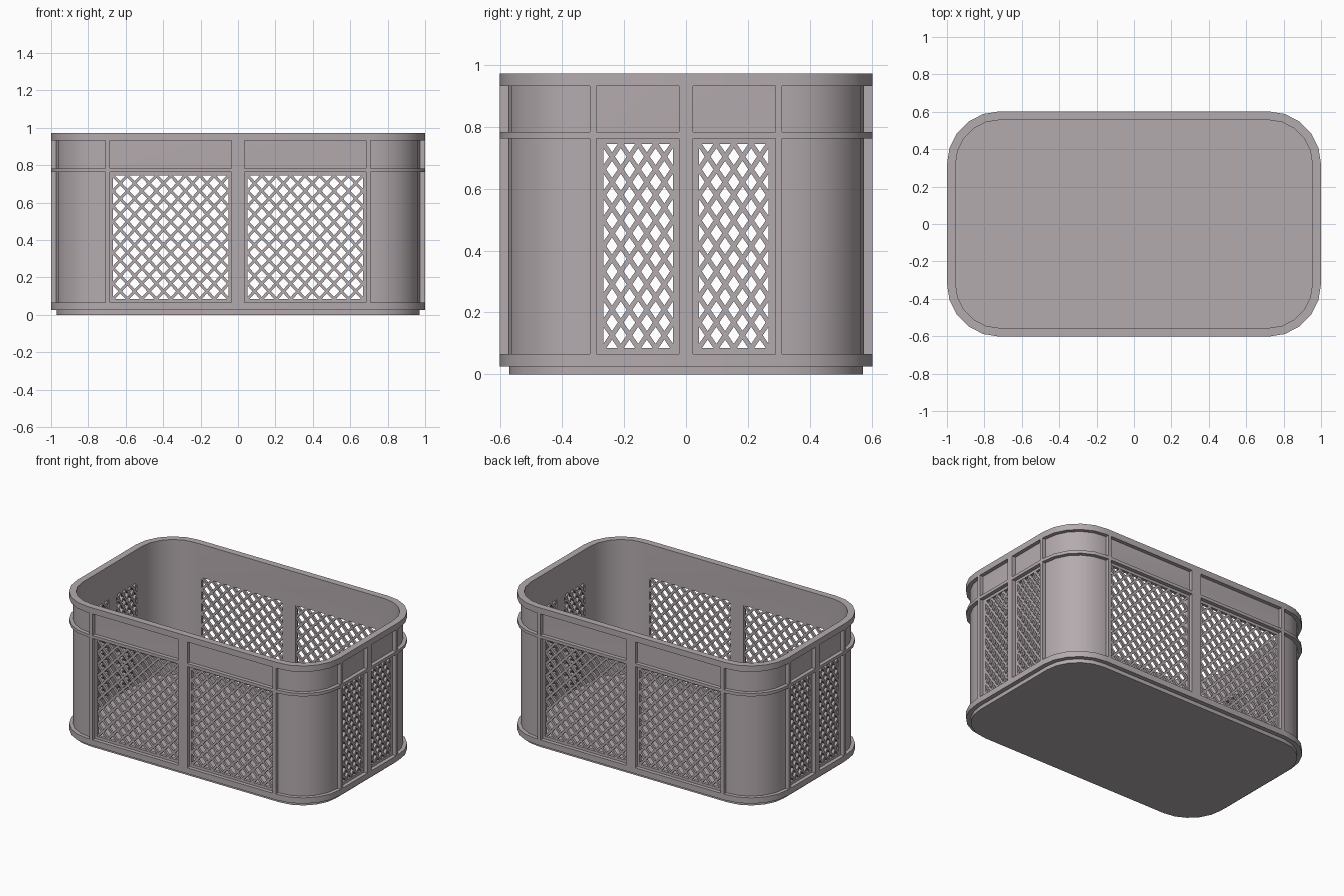
import bpy, bmesh, math
from mathutils import Matrix, Vector

if "Cube" in bpy.data.objects:
    bpy.data.objects.remove(bpy.data.objects["Cube"])

CX, CY = 0.72, 0.32          # shared corner arc centre
SEG = 5                      # sides per rounded corner

plastic = bpy.data.materials.new("grey_plastic")
plastic.diffuse_color = (0.455, 0.405, 0.425, 1)
plastic.use_nodes = True
plastic.node_tree.nodes["Principled BSDF"].inputs["Base Color"].default_value = plastic.diffuse_color


def outline(hx, hy):
    # Rounded rectangle with the given half sizes, concentric corners
    rx, ry = hx - CX, hy - CY
    pts = []
    for q, (sx, sy) in enumerate([(1, 1), (-1, 1), (-1, -1), (1, -1)]):
        for i in range(SEG + 1):
            a = math.pi / 2 * (q + i / SEG)
            pts.append((sx * CX + rx * math.cos(a), sy * CY + ry * math.sin(a)))
    return pts


def shade(ob):
    bpy.ops.object.select_all(action='DESELECT')
    ob.select_set(True)
    bpy.context.view_layer.objects.active = ob
    bpy.ops.object.shade_smooth_by_angle(angle=math.radians(30))


def finish(name, bm, smooth=True):
    bmesh.ops.recalc_face_normals(bm, faces=bm.faces)
    me = bpy.data.meshes.new(name)
    bm.to_mesh(me)
    bm.free()
    me.materials.append(plastic)
    ob = bpy.data.objects.new(name, me)
    bpy.context.collection.objects.link(ob)
    if smooth:
        shade(ob)
    return ob


def ring(name, outer, inset, z0, z1, smooth=True):
    # Rounded rectangular band with thickness "inset"
    bm = bmesh.new()
    po = outline(*outer)
    pi = outline(outer[0] - inset, outer[1] - inset)
    loops = [[bm.verts.new((x, y, z)) for x, y in p]
             for p, z in ((po, z0), (po, z1), (pi, z1), (pi, z0))]
    n = len(po)
    for k in range(4):
        a, b = loops[k], loops[(k + 1) % 4]
        for i in range(n):
            j = (i + 1) % n
            bm.faces.new((a[i], a[j], b[j], b[i]))
    return finish(name, bm, smooth)


def add_box(bm, lo, hi):
    c = [(a + b) / 2 for a, b in zip(lo, hi)]
    s = [b - a for a, b in zip(lo, hi)]
    bmesh.ops.create_cube(bm, size=1, matrix=Matrix.Translation(c) @ Matrix.Diagonal((*s, 1)))


# Solid floor tray
bm = bmesh.new()
face = bm.faces.new([bm.verts.new((x, y, 0)) for x, y in outline(0.97, 0.572)])
ext = bmesh.ops.extrude_face_region(bm, geom=[face])
bmesh.ops.translate(bm, vec=(0, 0, 0.045),
                    verts=[v for v in ext['geom'] if isinstance(v, bmesh.types.BMVert)])
if len(bm.faces) == len(outline(1, 0.6)) + 1:      # close the underside if it was consumed
    bm.faces.new([v for v in bm.verts if v.co.z < 0.001])
finish("floor", bm)

# Rims and ridge
ring("top_rim", (1.0, 0.602), 0.046, 0.932, 0.973)
ring("middle_ridge", (1.0, 0.602), 0.035, 0.763, 0.784)
ring("bottom_rim", (1.0, 0.602), 0.035, 0.026, 0.066)

# Wall shell with four window cuts passing through opposite sides
Z0, Z1 = 0.085, 0.745
FRONT, SIDE = (0.05, 0.668), (0.042, 0.267)
wall = ring("wall", (0.974, 0.576), 0.02, 0.03, 0.935, False)
cutters = []
for s in (-1, 1):
    for (a, b), front in ((FRONT, True), (SIDE, False)):
        u0, u1 = sorted((s * a, s * b))
        bm = bmesh.new()
        if front:
            add_box(bm, (u0, -2, Z0), (u1, 2, Z1))
        else:
            add_box(bm, (-2, u0, Z0), (2, u1, Z1))
        c = finish("window_cutter", bm, False)
        c.hide_render = True
        cutters.append(c)
        m = wall.modifiers.new("window", 'BOOLEAN')
        m.operation, m.solver, m.object = 'DIFFERENCE', 'EXACT', c
bpy.context.view_layer.objects.active = wall
wall.select_set(True)
for m in list(wall.modifiers):
    bpy.ops.object.modifier_apply(modifier=m.name)
for c in cutters:
    bpy.data.objects.remove(c)
shade(wall)

# Vertical ribs between the rims
bm = bmesh.new()
for z0, z1 in ((0.066, 0.763), (0.784, 0.932)):
    for s in (-1, 1):
        for x, w in ((-0.697, 0.012), (0, 0.036), (0.697, 0.012)):
            y0, y1 = sorted((s * 0.565, s * 0.602))
            add_box(bm, (x - w, y0, z0), (x + w, y1, z1))
        for y, w in ((-0.3, 0.011), (0, 0.022), (0.3, 0.011)):
            x0, x1 = sorted((s * 0.965, s * 1.0))
            add_box(bm, (x0, y - w, z0), (x1, y + w, z1))
finish("ribs", bm, False)


def lattice(name, span, cols, rows, place):
    # Crossed diagonal bars clipped to the window rectangle
    bm = bmesh.new()
    u0, u1 = span
    pitch = (u1 - u0) / cols
    slope = pitch * rows / (Z1 - Z0)
    for d, depth in ((1, 0.018), (-1, 0.0165)):
        for i in range(-rows, cols + rows + 1):
            start = u0 + i * pitch
            ta, tb = sorted(((u0 - start) / (d * slope), (u1 - start) / (d * slope)))
            ta, tb = max(ta, 0), min(tb, Z1 - Z0)
            if tb - ta < 0.01:
                continue
            du, dz = d * slope * (tb - ta), tb - ta
            mid = Vector((start + d * slope * (ta + tb) / 2, 0, Z0 + (ta + tb) / 2))
            mat = (Matrix.Translation(mid) @ Matrix.Rotation(math.atan2(du, dz), 4, 'Y')
                   @ Matrix.Diagonal((0.0155, depth, math.hypot(du, dz) + 0.008, 1)))
            bmesh.ops.create_cube(bm, size=1, matrix=place @ mat)
    finish(name, bm, False)


# Lattice windows on all four sides
for label, angle, dist, span, cols in (("front", 0, 0.566, FRONT, 8), ("right", 90, 0.964, SIDE, 4),
                                       ("back", 180, 0.566, FRONT, 8), ("left", 270, 0.964, SIDE, 4)):
    place = Matrix.Rotation(math.radians(angle), 4, 'Z') @ Matrix.Translation((0, -dist, 0))
    lattice(label + "_lattice_a", span, cols, 8, place)
    lattice(label + "_lattice_b", (-span[1], -span[0]), cols, 8, place)
